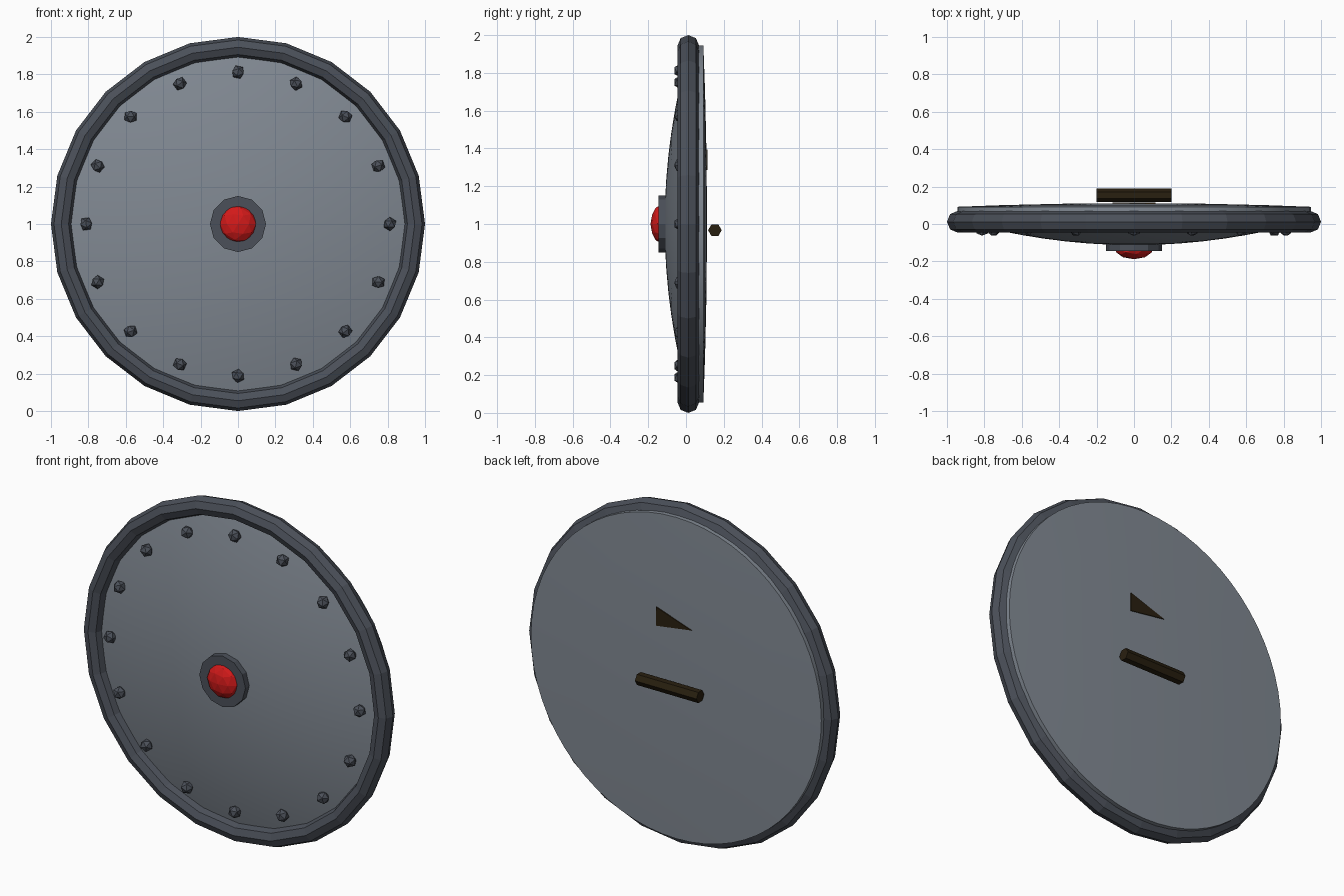
import bpy, bmesh
from math import sin, cos, pi
from mathutils import Matrix, Vector

if "Cube" in bpy.data.objects:
    bpy.data.objects.remove(bpy.data.objects["Cube"])


def material(name, rgb):
    m = bpy.data.materials.new(name)
    m.diffuse_color = (*rgb, 1)
    m.use_nodes = True
    m.node_tree.nodes["Principled BSDF"].inputs["Base Color"].default_value = m.diffuse_color
    return m


STEEL = material("steel", (0.22, 0.25, 0.29))
DARK = material("dark_steel", (0.07, 0.08, 0.10))
RED = material("red", (0.65, 0.01, 0.01))
LEATHER = material("leather", (0.022, 0.014, 0.005))


def finish(bm, name, mat):
    bmesh.ops.recalc_face_normals(bm, faces=bm.faces)
    me = bpy.data.meshes.new(name)
    bm.to_mesh(me)
    bm.free()
    ob = bpy.data.objects.new(name, me)
    bpy.context.collection.objects.link(ob)
    me.materials.append(mat)
    return ob


def lathe(name, profile, n, mat, closed=False):
    """Turn (radius, y) points about the shield axis; radius 0 makes a pole."""
    bm = bmesh.new()
    rings = []
    for r, y in profile:
        if r == 0:
            rings.append([bm.verts.new((0, y, 1))] * n)
        else:
            rings.append([bm.verts.new((r * cos(2 * pi * i / n), y, 1 + r * sin(2 * pi * i / n)))
                          for i in range(n)])
    pairs = list(zip(rings, rings[1:] + (rings[:1] if closed else [])))
    for a, b in pairs:
        for i in range(n):
            j = (i + 1) % n
            bm.faces.new(list(dict.fromkeys((a[i], a[j], b[j], b[i]))))
    return finish(bm, name, mat)


def ico(name, loc, radius, sub, mat, scale=(1, 1, 1), turn=0):
    bm = bmesh.new()
    mx = Matrix.Translation(loc) @ Matrix.Rotation(turn, 4, 'Y') @ Matrix.Diagonal((*scale, 1))
    bmesh.ops.create_icosphere(bm, subdivisions=sub, radius=radius, matrix=mx)
    return finish(bm, name, mat)


# Domed plate with a nearly flat back
front = [(r, -0.113 + 0.15 * r * r) for r in (0, 0.12, 0.24, 0.36, 0.48, 0.6, 0.7, 0.8, 0.88, 0.945)]
back = [(0.945, 0.092), (0.7, 0.101), (0.35, 0.109), (0, 0.111)]
plate = lathe("shield_plate", front + back, 64, STEEL)
bpy.context.view_layer.objects.active = plate
plate.select_set(True)
bpy.ops.object.shade_smooth_by_angle()

# Faceted rim
section = [(0.945 + 0.055 * cos(2 * pi * k / 8), 0.012 + 0.057 * sin(2 * pi * k / 8)) for k in range(8)]
lathe("rim", section, 24, DARK, closed=True)

# Central boss and gem
lathe("boss", [(0, -0.09), (0.15, -0.09), (0.15, -0.145), (0.09, -0.145), (0, -0.14)], 12, DARK)
ico("gem", (0, -0.135, 1), 0.1, 2, RED, (1, 0.53, 1))

# Ring of rivets
for i in range(16):
    a = 2 * pi * i / 16
    ico(f"rivet_{i + 1}", (0.812 * cos(a), -0.03, 1 + 0.812 * sin(a)), 0.037, 1, DARK, turn=0.7 * i)

# Hand grip
bm = bmesh.new()
bmesh.ops.create_cone(bm, cap_ends=True, segments=6, radius1=0.036, radius2=0.036, depth=0.4,
                      matrix=Matrix.Translation((0, 0.153, 0.967)) @ Matrix.Rotation(pi / 2, 4, 'Y'))
finish(bm, "grip", LEATHER)

# Corner of the arm strap showing through the back
bm = bmesh.new()
face = bm.faces.new([bm.verts.new((x, 0.095, z)) for x, z in
                     ((0.115, 1.395), (0.115, 1.285), (-0.115, 1.318))])
ext = bmesh.ops.extrude_face_region(bm, geom=[face])
bmesh.ops.translate(bm, vec=Vector((0, 0.019, 0)),
                    verts=[v for v in ext["geom"] if isinstance(v, bmesh.types.BMVert)])
finish(bm, "arm_strap", LEATHER)
